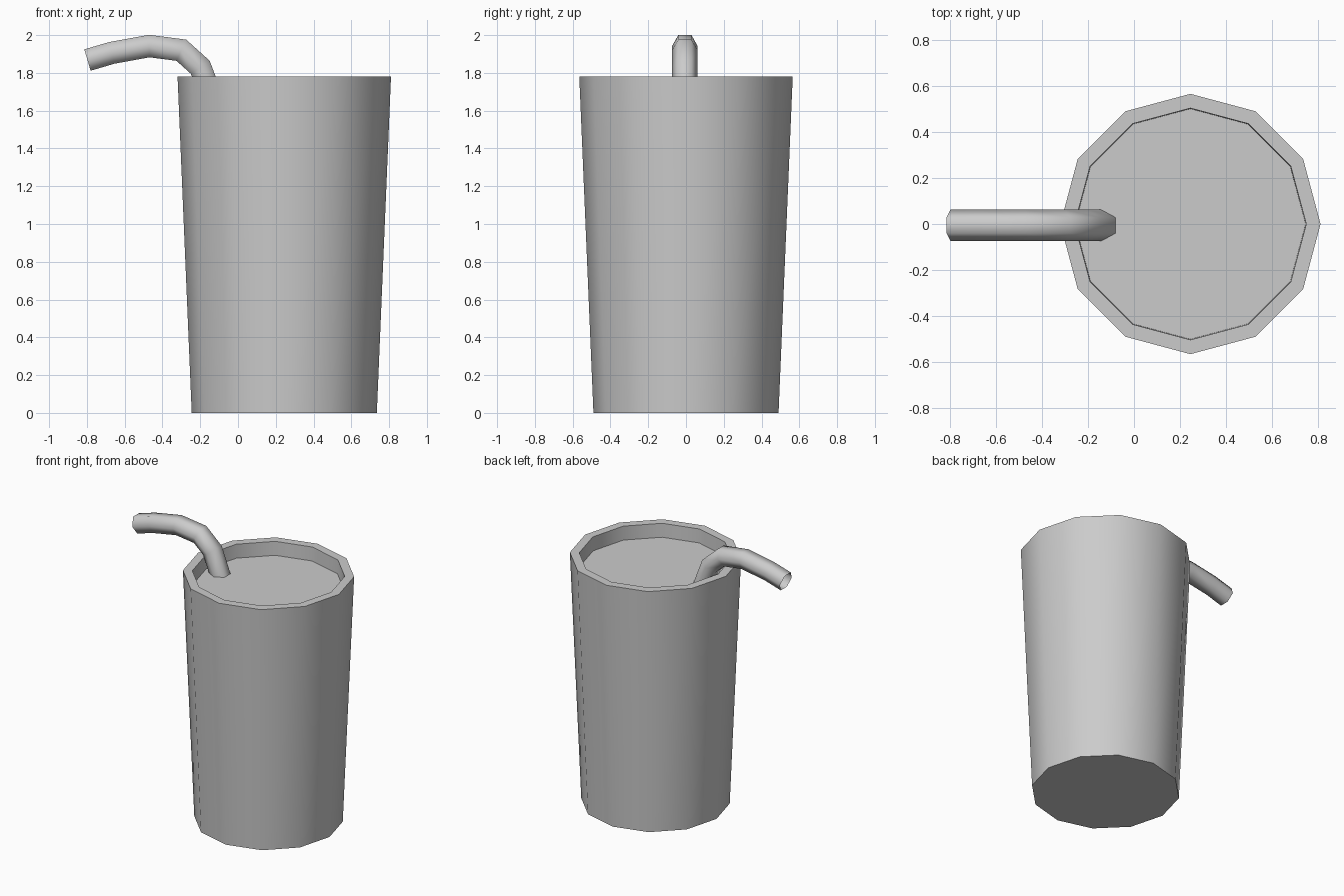
import bpy
import bmesh
from math import cos, sin, pi, radians
from mathutils import Vector

default = bpy.data.objects.get("Cube")
if default:
    bpy.data.objects.remove(default)

grey = bpy.data.materials.new("plain_grey")
grey.use_nodes = True
colour = (0.6, 0.6, 0.6, 1)
grey.diffuse_color = colour
grey.node_tree.nodes["Principled BSDF"].inputs["Base Color"].default_value = colour


def skin(name, rings, caps, smooth_angle):
    """Bridge rings of points into a smooth surface, with optional end caps."""
    bm = bmesh.new()
    loops = [[bm.verts.new(p) for p in ring] for ring in rings]
    for a, b in zip(loops, loops[1:]):
        n = len(a)
        for i in range(n):
            j = (i + 1) % n
            bm.faces.new((a[i], a[j], b[j], b[i]))
    if caps:
        bm.faces.new(loops[0][::-1])
        bm.faces.new(loops[-1])
    bm.normal_update()
    for face in bm.faces:
        face.smooth = True
    for edge in bm.edges:
        edge.smooth = edge.calc_face_angle(0) < radians(smooth_angle)
    mesh = bpy.data.meshes.new(name)
    bm.to_mesh(mesh)
    bm.free()
    mesh.materials.append(grey)
    obj = bpy.data.objects.new(name, mesh)
    bpy.context.collection.objects.link(obj)
    return obj


# Tapered twelve-sided cup: outer wall, rim, inner lip and sunken top
CUP_X = 0.245
profile = [(0.49, 0), (0.565, 1.78), (0.503, 1.78), (0.50, 1.68)]
cup_rings = [[(CUP_X + r * cos(i * pi / 6), r * sin(i * pi / 6), z)
              for i in range(12)] for r, z in profile]
skin("cup", cup_rings, True, 40)

# Bent six-sided straw, open at its ends, mitred at each bend
path = [Vector((x, -0.006, z)) for x, z in (
    (-0.135, 1.66), (-0.20, 1.83), (-0.30, 1.92),
    (-0.47, 1.942), (-0.668, 1.906), (-0.797, 1.868))]
RADIUS = 0.068
side = Vector((0, 1, 0))
straw_rings = []
for k, point in enumerate(path):
    before = (point - path[k - 1]).normalized() if k else None
    after = (path[k + 1] - point).normalized() if k + 1 < len(path) else None
    before, after = before or after, after or before
    along = (before + after).normalized()
    up = along.cross(side) / along.dot(before)
    straw_rings.append([point + RADIUS * (side * cos(i * pi / 3) + up * sin(i * pi / 3))
                        for i in range(6)])
straw = skin("straw", straw_rings, False, 75)

# Turn the straw surface outward if its winding faces inward
first = straw.data.polygons[0]
if first.normal.dot(first.center - (path[0] + path[1]) / 2) < 0:
    straw.data.flip_normals()
